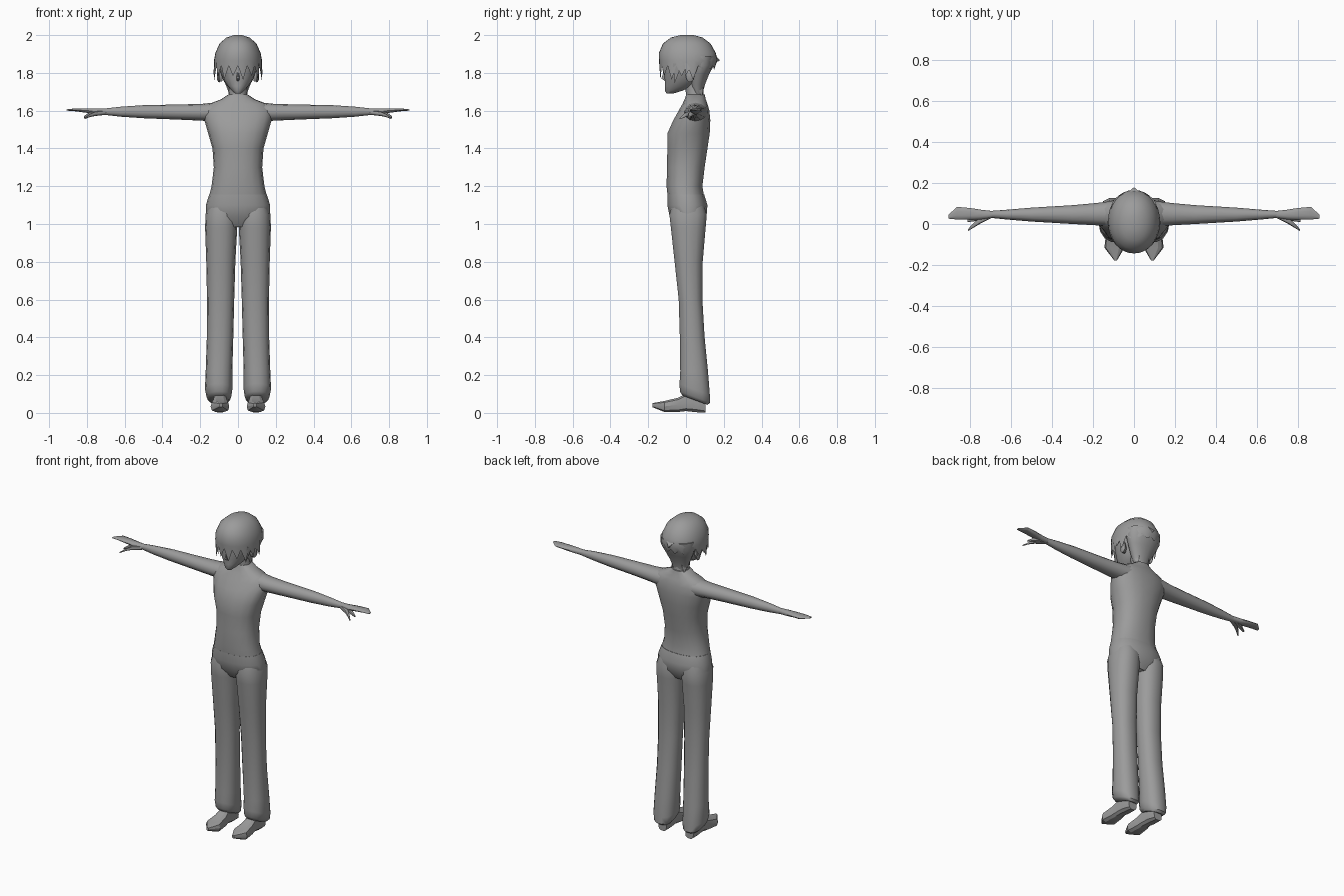
import bpy, bmesh, math

grey = bpy.data.materials.new("mid grey")
grey.diffuse_color = (0.33, 0.33, 0.33, 1)


def finish(name, bm, mirror=False, angle=50):
    bmesh.ops.recalc_face_normals(bm, faces=bm.faces)
    mesh = bpy.data.meshes.new(name)
    bm.to_mesh(mesh)
    bm.free()
    mesh.materials.append(grey)
    ob = bpy.data.objects.new(name, mesh)
    bpy.context.collection.objects.link(ob)
    bpy.ops.object.select_all(action='DESELECT')
    ob.select_set(True)
    bpy.context.view_layer.objects.active = ob
    bpy.ops.object.shade_smooth_by_angle(angle=math.radians(angle))
    if mirror:
        ob.modifiers.new("mirror", 'MIRROR').use_mirror_merge = False
    return ob


def loft(name, axis, rings, n=14, power=2.3, mirror=False, angle=50, caps=True, warp=None):
    """Skin rounded sections; ring = (position, a_min, a_max, b_min, b_max)."""
    bm = bmesh.new()
    loops = []
    for k, (t, a0, a1, b0, b1) in enumerate(rings):
        loop = []
        for i in range(n):
            ang = 2 * math.pi * i / n
            c, s = math.cos(ang), math.sin(ang)
            a = (a0 + a1) / 2 + (a1 - a0) / 2 * math.copysign(abs(c) ** (2 / power), c)
            b = (b0 + b1) / 2 + (b1 - b0) / 2 * math.copysign(abs(s) ** (2 / power), s)
            co = {'x': (t, a, b), 'y': (a, t, b), 'z': (a, b, t)}[axis]
            if warp:
                co = warp(k, i, *co)
            loop.append(bm.verts.new(co))
        loops.append(loop)
    for lo, hi in zip(loops, loops[1:]):
        for i in range(n):
            j = (i + 1) % n
            bm.faces.new((lo[i], lo[j], hi[j], hi[i]))
    if caps:
        bm.faces.new(loops[-1])
    bm.faces.new(loops[0])
    return finish(name, bm, mirror, angle)


def centred(rows):
    return [(z, -w, w, f, b) for z, w, f, b in rows]


# Shirt and neck
loft("shirt", 'z', centred([
    (1.14, .155, -.098, .098), (1.20, .14, -.104, .088), (1.30, .128, -.102, .10),
    (1.40, .135, -.10, .115), (1.48, .158, -.10, .127), (1.55, .178, -.068, .13),
    (1.60, .185, -.04, .125), (1.635, .155, -.02, .115), (1.66, .09, -.008, .105),
    (1.685, .052, 0, .10)]), n=18)
loft("neck", 'z', centred([
    (1.64, .06, 0, .10), (1.69, .048, .0, .092), (1.76, .048, -.01, .09)]), n=12, power=2)

# Trousers: hips and two legs with slanted hems
loft("hips", 'z', centred([
    (1.155, .153, -.10, .098), (1.10, .170, -.10, .115),
    (1.04, .171, -.088, .11), (0.985, .08, -.05, .075)]), n=18)


def slant_hem(k, i, x, y, z):
    return (x, y, z - (y - .045) * .37) if k >= 7 else (x, y, z)


loft("trouser_leg", 'z', [
    (1.12, .02, .152, -.07, .09), (1.05, .002, .172, -.09, .112),
    (0.98, .004, .174, -.082, .106), (0.80, .014, .168, -.062, .09),
    (0.60, .020, .164, -.04, .088), (0.40, .025, .165, -.034, .10),
    (0.22, .030, .171, -.032, .118), (0.125, .030, .175, -.036, .128),
    (0.085, .036, .166, -.034, .130), (0.068, .048, .15, -.02, .115)],
    mirror=True, warp=slant_hem)

# Pointed shoes
loft("shoe", 'y', [
    (-.178, .083, .097, .030, .052), (-.115, .046, .145, .004, .064),
    (-.04, .054, .136, .004, .082), (.0, .06, .13, .008, .105),
    (.05, .058, .132, .002, .11), (.102, .066, .124, .0, .07)],
    n=10, power=3, mirror=True, angle=25)

# Arms with flat hands, thumbs and a short forefinger
loft("arm", 'x', [
    (.11, -.012, .112, 1.54, 1.645), (.19, -.006, .102, 1.547, 1.636),
    (.30, .0, .092, 1.552, 1.633), (.50, .012, .080, 1.560, 1.629),
    (.62, .022, .070, 1.568, 1.621), (.70, .030, .064, 1.577, 1.612)],
    n=12, power=2.1, mirror=True)
loft("hand", 'x', [
    (.69, .031, .063, 1.578, 1.612), (.75, .022, .070, 1.580, 1.613),
    (.80, .022, .078, 1.588, 1.613), (.865, .022, .084, 1.597, 1.612),
    (.907, .026, .046, 1.600, 1.607)],
    n=10, mirror=True)
loft("thumb", 'x', [
    (.70, .028, .058, 1.578, 1.602), (.755, .0, .034, 1.572, 1.596),
    (.785, -.018, .004, 1.566, 1.582), (.812, -.035, -.025, 1.555, 1.562)],
    n=8, mirror=True)
loft("forefinger", 'x', [
    (.74, .025, .055, 1.576, 1.60), (.785, .012, .038, 1.57, 1.592),
    (.815, .01, .022, 1.562, 1.572)], n=8, mirror=True)

# Face with a narrow chin
loft("face", 'z', centred([
    (1.69, .014, -.102, -.07), (1.705, .032, -.112, -.02), (1.73, .056, -.112, .04),
    (1.77, .082, -.114, .075), (1.82, .098, -.118, .10), (1.90, .106, -.12, .12)]),
    n=18, power=2.1)
loft("nose", 'z', centred([
    (1.757, .008, -.113, -.10), (1.77, .009, -.132, -.10), (1.81, .004, -.118, -.10)]),
    n=6, power=2)
loft("ear", 'x', [
    (.082, .0, .03, 1.755, 1.815), (.104, -.002, .046, 1.75, 1.828),
    (.110, .006, .042, 1.76, 1.822)], n=10, power=2, mirror=True)


# Hair cap with a jagged fringe
def jag(k, i, x, y, z):
    if k < 5:
        return x, y, z
    if y > .06:
        return x, y, z - (.02 if i % 2 else 0)
    if i % 2:
        drop = .075 if i % 4 == 1 else .055
        return x * 1.05, y, z - drop
    return x, y, z


loft("hair_cap", 'z', centred([
    (2.0, .022, -.03, .04), (1.987, .062, -.08, .088), (1.955, .098, -.122, .13),
    (1.905, .120, -.144, .158), (1.865, .127, -.143, .166), (1.838, .122, -.138, .152)]),
    n=32, power=2.1, caps=False, warp=jag)

# Hair at the back tapering to the nape
loft("back_hair", 'z', centred([
    (1.89, .112, .0, .157), (1.84, .112, .015, .148), (1.79, .092, .02, .122),
    (1.74, .066, .02, .102), (1.70, .05, .03, .09), (1.68, .042, .04, .088)]),
    n=18, power=2.1)


# Loose locks at the temples, nape and crown
def lock(name, root_a, root_b, root_c, tip, mirror=True):
    bm = bmesh.new()
    a, b, c, t = [bm.verts.new(p) for p in (root_a, root_b, root_c, tip)]
    for f in ((a, b, c), (a, b, t), (b, c, t), (c, a, t)):
        bm.faces.new(f)
    finish(name, bm, mirror, 30)


lock("temple_lock", (.112, -.07, 1.85), (.118, -.02, 1.85), (.10, -.045, 1.85), (.096, -.06, 1.745))
lock("side_lock", (.122, -.01, 1.87), (.12, .05, 1.87), (.10, .02, 1.86), (.132, .0, 1.79))
lock("nape_lock", (.06, .05, 1.75), (.03, .095, 1.75), (.035, .06, 1.74), (.045, .085, 1.665))
lock("back_lock", (-.03, .155, 1.895), (.03, .155, 1.895), (0, .14, 1.85), (0, .18, 1.865), False)
